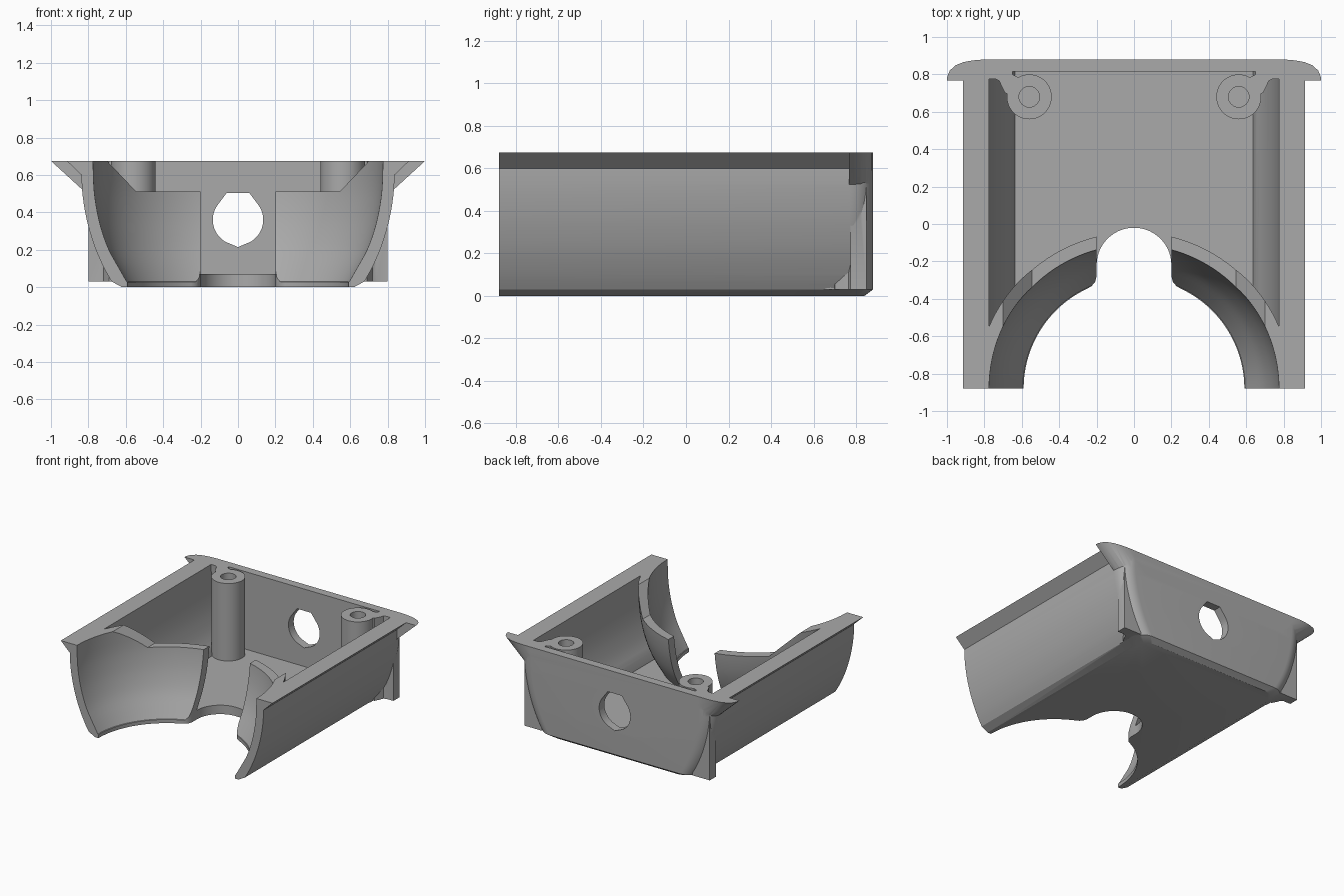
import bpy, bmesh, math

if "Cube" in bpy.data.objects:
    bpy.data.objects.remove(bpy.data.objects["Cube"])

TOP, FRONT, BACK = 0.675, -0.88, 0.88

grey = bpy.data.materials.new("plain grey")
grey.use_nodes = True
grey.diffuse_color = (0.4, 0.4, 0.4, 1)
grey.node_tree.nodes["Principled BSDF"].inputs["Base Color"].default_value = (0.4, 0.4, 0.4, 1)


def loft(name, rings):
    """Closed solid through rings of equal point count."""
    bm = bmesh.new()
    rows = [[bm.verts.new(p) for p in ring] for ring in rings]
    n = len(rows[0])
    for a, b in zip(rows, rows[1:]):
        for i in range(n):
            j = (i + 1) % n
            bm.faces.new((a[i], a[j], b[j], b[i]))
    bm.faces.new(rows[0][::-1])
    bm.faces.new(rows[-1])
    bmesh.ops.recalc_face_normals(bm, faces=bm.faces)
    mesh = bpy.data.meshes.new(name)
    bm.to_mesh(mesh)
    bm.free()
    mesh.materials.append(grey)
    obj = bpy.data.objects.new(name, mesh)
    bpy.context.collection.objects.link(obj)
    return obj


def prism_z(name, pts, z0, z1):
    return loft(name, [[(x, y, z) for x, y in pts] for z in (z0, z1)])


def prism_y(name, pts, y0, y1):
    return loft(name, [[(x, y, z) for x, z in pts] for y in (y0, y1)])


def circle(cx, cy, r, n=48):
    return [(cx + r * math.cos(math.tau * i / n), cy + r * math.sin(math.tau * i / n)) for i in range(n)]


def revolve(name, profile):
    return loft(name, [[(x, y, z) for x, y in circle(0, FRONT, r, 128)] for r, z in profile])


def combine(target, tool, operation):
    mod = target.modifiers.new(operation, "BOOLEAN")
    mod.operation, mod.solver, mod.object = operation, "EXACT", tool
    bpy.context.view_layer.objects.active = target
    bpy.ops.object.modifier_apply(modifier=mod.name)
    bpy.data.objects.remove(tool)


def mirrored(pts):
    return pts + [(-x, y) for x, y in reversed(pts)]


def smooth(points, steps=3):
    """Subdivide a profile with a Catmull-Rom curve."""
    out = []
    ext = [points[0]] + points + [points[-1]]
    for p, a, b, q in zip(ext, ext[1:], ext[2:], ext[3:]):
        for s in range(steps):
            t = s / steps
            out.append(tuple(0.5 * (2 * a[k] + (b[k] - p[k]) * t
                       + (2 * p[k] - 5 * a[k] + 4 * b[k] - q[k]) * t * t
                       + (3 * a[k] - p[k] - 3 * b[k] + q[k]) * t ** 3) for k in (0, 1)))
    return out + [points[-1]]


# Wall profiles as (half width, height)
outer_wall = smooth([(0.675, 0.03), (0.715, 0.1), (0.76, 0.2), (0.793, 0.3),
                     (0.817, 0.4), (0.834, 0.525), (0.838, TOP)])
inner_wall = smooth([(0.595, 0.03), (0.635, 0.1), (0.69, 0.2), (0.727, 0.3),
                     (0.752, 0.4), (0.77, 0.525), (0.775, TOP)])


# Outer shell with rounded rear corners
def plan(half, back, r=0.11, n=10):
    arc = [(half - r + r * math.cos(math.pi / 2 * i / n),
            back - r + r * math.sin(math.pi / 2 * i / n)) for i in range(n + 1)]
    return mirrored([(half, FRONT)] + arc)


levels = [(0.62, 0.0, 0.84)] + [(x, z, BACK) for x, z in outer_wall]
body = loft("housing_shell", [[(x, y, z) for x, y in plan(h, b)] for h, z, b in levels])

# Sloped side flanges
for s in (1, -1):
    combine(body, prism_y("side_flange", [(s * 0.80, 0.565), (s * 0.915, TOP), (s * 0.80, TOP)],
                          FRONT, 0.80), "UNION")

# Wide rear lip, tapering down into the body
lip = mirrored([(1.0, 0.768), (0.998, 0.79), (0.985, 0.82), (0.955, 0.848),
                (0.91, 0.866), (0.86, 0.875), (0.8, BACK)])
combine(body, loft("rear_lip", [[(x - math.copysign(d, x), y, z) for x, y in lip]
                                for d, z in ((0.175, 0.515), (0, TOP))]), "UNION")

# Cavity, leaving the curved front wall standing
cavity_levels = [(0.635, 0.07)] + [p for p in inner_wall if p[1] > 0.1] + [(0.775, 0.75)]
cavity = loft("cavity", [[(h, -0.8, z), (h, 0.815, z), (-h, 0.815, z), (-h, -0.8, z)]
                         for h, z in cavity_levels])
thick = [(x + 0.068, z) for x, z in inner_wall]
combine(cavity, revolve("curved_wall", [(thick[0][0], -0.1)] + thick + [(thick[-1][0], 0.8)]),
        "DIFFERENCE")
combine(body, cavity, "DIFFERENCE")

# Screw posts with corner webs and blind holes
for s in (1, -1):
    web = [(0.56, 0.68), (0.69, 0.70), (0.71, 0.74), (0.72, 0.765), (0.74, 0.775),
           (0.80, 0.775), (0.80, 0.85), (0.65, 0.85), (0.65, 0.80), (0.62, 0.785)]
    combine(body, prism_z("corner_web", [(s * x, y) for x, y in web], 0.03, TOP), "UNION")
    combine(body, prism_z("screw_post", circle(s * 0.56, 0.68, 0.12), 0.03, TOP), "UNION")
    combine(body, prism_z("screw_hole", circle(s * 0.56, 0.68, 0.055, 32), 0.2, 0.8), "DIFFERENCE")

# Bowl-shaped front scoop
combine(body, revolve("scoop", [(0.59, -0.1), (0.59, 0.028)] + inner_wall + [(0.775, 0.8)]),
        "DIFFERENCE")

# Lowered top of the curved wall, and its central gap
combine(body, prism_y("wall_step", mirrored([(0.545, 0.512), (0.70, TOP), (0.70, 0.8)]),
                      -0.85, 0.1), "DIFFERENCE")
combine(body, prism_z("wall_gap", mirrored([(0.2, -0.6), (0.2, 0.05)]), 0.07, 0.8), "DIFFERENCE")

# Rounded notch in the floor
arc = [(0.2 * math.cos(math.pi / 2 * i / 14), -0.22 + 0.2 * math.sin(math.pi / 2 * i / 14))
       for i in range(14)]
notch = mirrored([(0.26, -0.55), (0.26, -0.352), (0.228, -0.333), (0.208, -0.31),
                  (0.2, -0.28)] + arc)
combine(body, prism_z("floor_notch", notch, -0.1, 0.3), "DIFFERENCE")

# Cable hole with flat top and pointed bottom
side = [(0.135 * math.cos(math.radians(a)), 0.36 + 0.135 * math.sin(math.radians(a)))
        for a in range(-60, 41, 10)]
combine(body, prism_y("cable_hole", mirrored([(0.001, 0.215)] + side + [(0.06, 0.505)]),
                      0.75, 1.0), "DIFFERENCE")

# Smooth curves, sharp edges
bpy.ops.object.select_all(action="DESELECT")
body.select_set(True)
bpy.context.view_layer.objects.active = body
bpy.ops.object.shade_smooth_by_angle(angle=math.radians(28))
